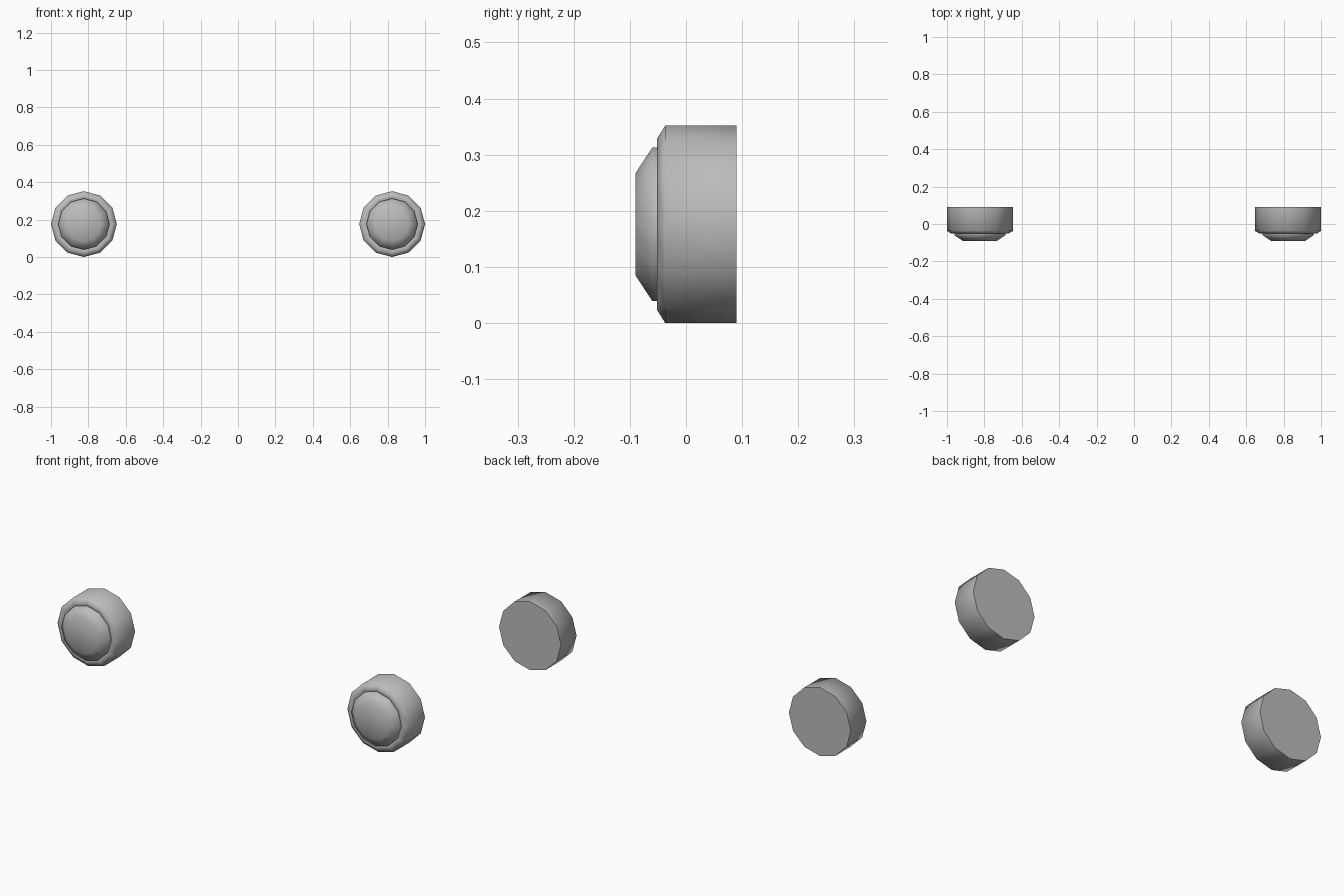
import bpy, bmesh, math

cube = bpy.data.objects.get("Cube")
if cube:
    bpy.data.objects.remove(cube)

SIDES = 12
RADIUS = 0.176

grey = bpy.data.materials.new("plain grey")
grey.use_nodes = True
grey.diffuse_color = (0.5, 0.5, 0.5, 1)
grey.node_tree.nodes["Principled BSDF"].inputs["Base Color"].default_value = (0.5, 0.5, 0.5, 1)

# (radius, y) from the flat back, over the rim and groove, to the domed lens
PROFILE = [(RADIUS, 0.09), (RADIUS, -0.037), (0.152, -0.052),
           (0.137, -0.046), (0.137, -0.06), (0.091, -0.09)]


def make_lamp(name, x):
    bm = bmesh.new()
    rings = []
    for r, y in PROFILE:
        angles = [math.tau * i / SIDES for i in range(SIDES)]
        rings.append([bm.verts.new((r * math.cos(a), y, r * math.sin(a))) for a in angles])
    for a, b in zip(rings, rings[1:]):
        for i in range(SIDES):
            j = (i + 1) % SIDES
            bm.faces.new((a[i], a[j], b[j], b[i]))
    # Back and front caps
    bm.faces.new(rings[0])
    bm.faces.new(rings[-1])
    bmesh.ops.recalc_face_normals(bm, faces=bm.faces)
    mesh = bpy.data.meshes.new(name)
    bm.to_mesh(mesh)
    bm.free()
    mesh.materials.append(grey)
    lamp = bpy.data.objects.new(name, mesh)
    lamp.location = (x, 0, RADIUS)
    bpy.context.collection.objects.link(lamp)
    bpy.ops.object.select_all(action="DESELECT")
    lamp.select_set(True)
    bpy.context.view_layer.objects.active = lamp
    bpy.ops.object.shade_smooth_by_angle(angle=math.radians(70))


# Pair of round lamps
for side, sign in (("left", 1), ("right", -1)):
    make_lamp(side + "_lamp", sign * (1 - RADIUS))
